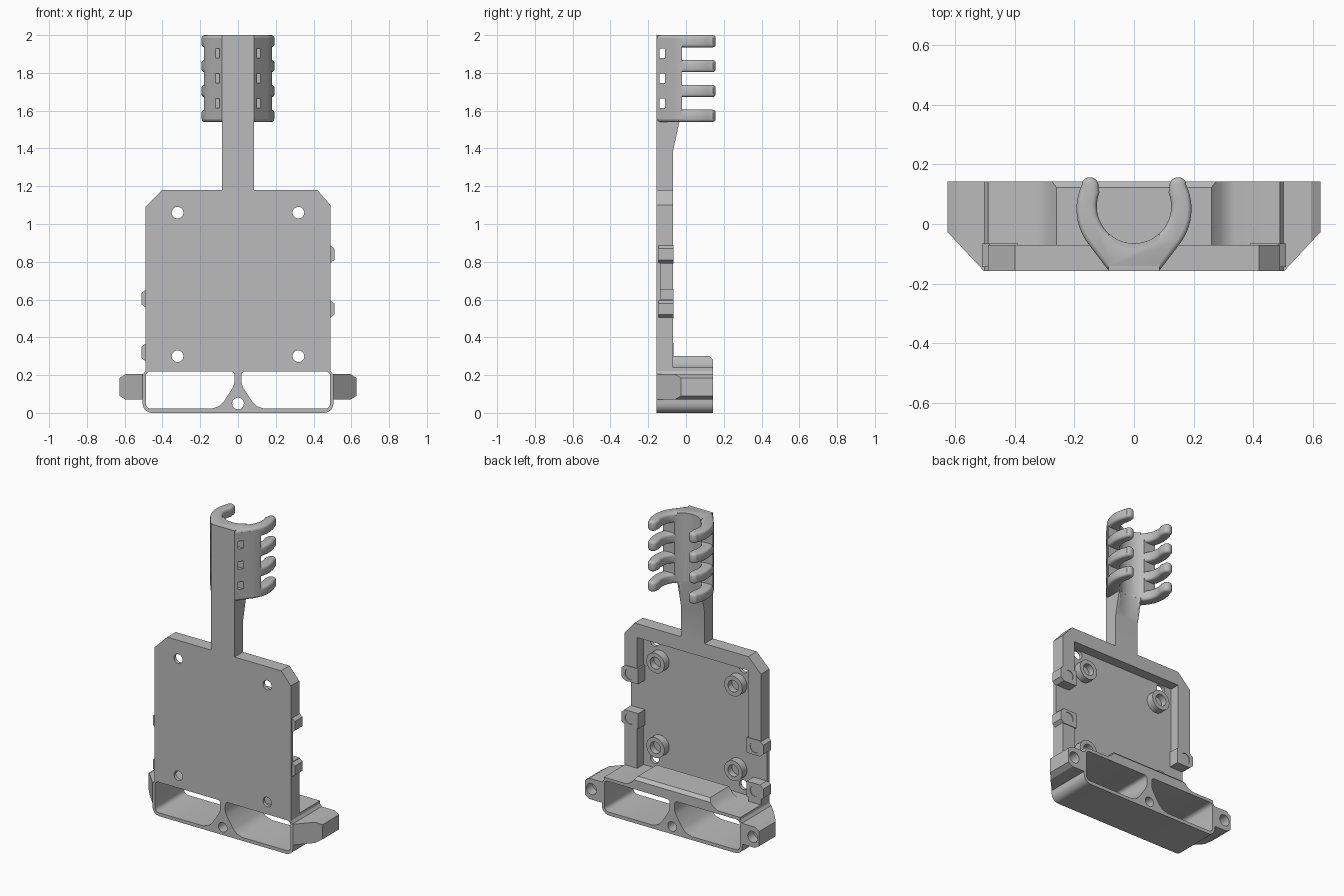
import bpy, bmesh, math

cube = bpy.data.objects.get("Cube")
if cube:
    bpy.data.objects.remove(cube)

grey = bpy.data.materials.new("plain grey")
grey.use_nodes = True
colour = (0.5, 0.5, 0.5, 1)
grey.diffuse_color = colour
grey.node_tree.nodes["Principled BSDF"].inputs["Base Color"].default_value = colour

FRONT, RIM, BACK = -0.157, -0.07, 0.143   # main depth planes
FLOOR = -0.135                            # inner face of the thin tray floor


def prism(name, pts, lo, hi, axis="y"):
    """Extrude a 2D outline along one axis."""
    def place(p, d):
        return {"y": (p[0], d, p[1]), "z": (p[0], p[1], d), "x": (d, p[0], p[1])}[axis]
    bm = bmesh.new()
    a = [bm.verts.new(place(p, lo)) for p in pts]
    b = [bm.verts.new(place(p, hi)) for p in pts]
    bm.faces.new(a)
    bm.faces.new(b)
    for i in range(len(pts)):
        j = (i + 1) % len(pts)
        bm.faces.new((a[i], a[j], b[j], b[i]))
    bmesh.ops.recalc_face_normals(bm, faces=bm.faces)
    mesh = bpy.data.meshes.new(name)
    bm.to_mesh(mesh)
    bm.free()
    mesh.materials.append(grey)
    ob = bpy.data.objects.new(name, mesh)
    bpy.context.collection.objects.link(ob)
    return ob


def arc(cx, cy, r, start, end, n):
    angles = [math.radians(start + (end - start) * i / n) for i in range(n + 1)]
    return [(cx + r * math.cos(t), cy + r * math.sin(t)) for t in angles]


def rect(x0, x1, y0, y1):
    return [(x0, y0), (x1, y0), (x1, y1), (x0, y1)]


def flip(pts):
    return [(-x, y) for x, y in pts]


def rod(name, x, z, r, lo, hi):
    return prism(name, arc(x, z, r, 0, 345, 23), lo, hi)


def bake(ob):
    """Apply the modifiers of an object."""
    bpy.context.view_layer.update()
    ev = ob.evaluated_get(bpy.context.evaluated_depsgraph_get())
    mesh = bpy.data.meshes.new_from_object(ev)
    ob.modifiers.clear()
    ob.data = mesh


def combine(ob, others, op="DIFFERENCE"):
    for other in others:
        m = ob.modifiers.new("bool", "BOOLEAN")
        m.operation, m.solver, m.object = op, "EXACT", other
        bake(ob)
        bpy.data.objects.remove(other)
    return ob


def bevel(ob, width, segments=3):
    m = ob.modifiers.new("bevel", "BEVEL")
    m.width, m.segments, m.angle_limit = width, segments, math.radians(50)
    bake(ob)


# Tray plate with raised rim, screw holes and gaps between the side bosses
plate = prism("tray_plate", [(-0.49, 0.24), (0.49, 0.24), (0.49, 1.1), (0.42, 1.18),
                             (-0.40, 1.18), (-0.49, 1.09)], FRONT, RIM)
cuts = [prism("recess", rect(-0.4, 0.4, 0.2, 1.09), FLOOR, 0.1),
        prism("left_gap", rect(0.35, 0.6, 0.6, 0.8), FLOOR, 0.1),
        prism("right_gap", rect(-0.6, -0.35, 0.36, 0.56), FLOOR, 0.1)]
cuts += [rod("hole", x, z, 0.031, -0.3, 0.1) for x in (-0.32, 0.32) for z in (0.3, 1.06)]
combine(plate, cuts)

# Standoffs on the tray floor
for x in (-0.28, 0.28):
    for z in (0.4, 0.95):
        post = rod("standoff", x, z, 0.065, FLOOR - 0.005, -0.085)
        combine(post, [rod("bore", x, z, 0.038, FLOOR + 0.01, 0.1)])

# Screw bosses on the side rims
for side, c in ((1, 0.84), (1, 0.55), (-1, 0.605), (-1, 0.32)):
    pts = [(0.39, c - 0.05), (0.485, c - 0.05), (0.51, c - 0.03),
           (0.51, c + 0.03), (0.485, c + 0.05), (0.39, c + 0.05)]
    boss = prism("side_boss", pts if side > 0 else flip(pts), FLOOR - 0.01, RIM + 0.004)
    combine(boss, [rod("bore", side * 0.45, c, 0.035, -0.115, 0.1)])

# Bottom housing: rounded shell, two windows, raised roof and a centre hole
half = arc(0.455, 0.05, 0.05, -90, 0, 6) + [(0.505, 0.2), (0.49, 0.222), (0.49, 0.24)]
housing = prism("bottom_housing", half + flip(half)[::-1], FRONT, BACK)
slope = [(0.36, 0.235), (0.32, 0.243), (0.29, 0.262), (0.26, 0.3)]
roof = prism("roof", slope + flip(slope)[::-1], RIM, BACK)
bevel_edge = prism("roof_edge", [(BACK + 0.01, 0.27), (BACK + 0.01, 0.32),
                                 (BACK - 0.02, 0.32), (BACK - 0.02, 0.3),
                                 (BACK, 0.28)], -0.5, 0.5, "x")
combine(roof, [bevel_edge])
combine(housing, [roof], "UNION")
window = (arc(0.46, 0.05, 0.028, -90, 0, 4) + arc(0.463, 0.195, 0.025, 0, 90, 4)
          + arc(0.038, 0.2, 0.02, 90, 180, 3)
          + [(0.018, 0.16), (0.03, 0.13), (0.075, 0.06), (0.1, 0.035), (0.14, 0.022)])
combine(housing, [prism("window", window, -0.3, 0.3),
                  prism("window", flip(window), -0.3, 0.3),
                  rod("hole", 0, 0.05, 0.031, -0.3, 0.3)])

# Screw ears at both ends of the housing
ear_outline = [(0.495, 0.07), (0.595, 0.07), (0.627, 0.09), (0.627, 0.185),
               (0.595, 0.205), (0.495, 0.205)]
for side in (1, -1):
    pts = ear_outline if side > 0 else flip(ear_outline)
    ear = prism("left_ear" if side > 0 else "right_ear", pts, FRONT, BACK)
    wedge = [(0.505, FRONT), (0.64, -0.012), (0.7, -0.3), (0.48, -0.3), (0.48, FRONT)]
    combine(ear, [prism("wedge", wedge if side > 0 else flip(wedge), 0, 0.3, "z"),
                  rod("bore", side * 0.58, 0.138, 0.036, 0.08, 0.3)])

# Stalk, thickening towards the clip
stalk = prism("stalk", [(FRONT, 1.18), (RIM, 1.18), (RIM, 1.38), (-0.035, 1.54),
                        (-0.035, 2.0), (FRONT, 2.0)], -0.085, 0.085, "x")

# Clip: a solid back with four open finger rings
jaw = ([(0.085, FRONT)] + arc(0, 0.05, 0.193, -37, 25, 12)
       + arc(0.148, 0.127, 0.03, 30, 195, 8) + arc(0, 0.06, 0.125, 22, -90, 14))
profile = jaw + flip(jaw[:-1])[::-1]
clip = prism("clip", profile, 1.555, 1.985, "z")
combine(clip, [prism("trim", rect(-0.4, 0.4, -0.02, 0.4), 1.4, 2.2, "z")])
fingers = []
for i in range(4):
    z = 1.54 + i * 0.1317
    ring = prism("finger", profile, z, z + 0.065, "z")
    bevel(ring, 0.016)
    fingers.append(ring)
combine(clip, fingers, "UNION")
combine(clip, [prism("tie_slot", rect(-0.14, -0.112, z - 0.025, z + 0.025), -0.4, 0.4, "x")
               for z in (1.64, 1.772, 1.904)])
combine(stalk, [prism("groove", arc(0, 0.06, 0.125, 0, 354, 59), 1.2, 2.2, "z")]
        + [prism("tie_slot", rect(-0.14, -0.112, z - 0.025, z + 0.025), -0.4, 0.4, "x")
           for z in (1.64, 1.772, 1.904)])

# Smooth the curved surfaces, keeping hard edges
for ob in bpy.context.scene.objects:
    ob.select_set(ob.type == "MESH")
bpy.context.view_layer.objects.active = clip
bpy.ops.object.shade_smooth_by_angle(angle=math.radians(32))
